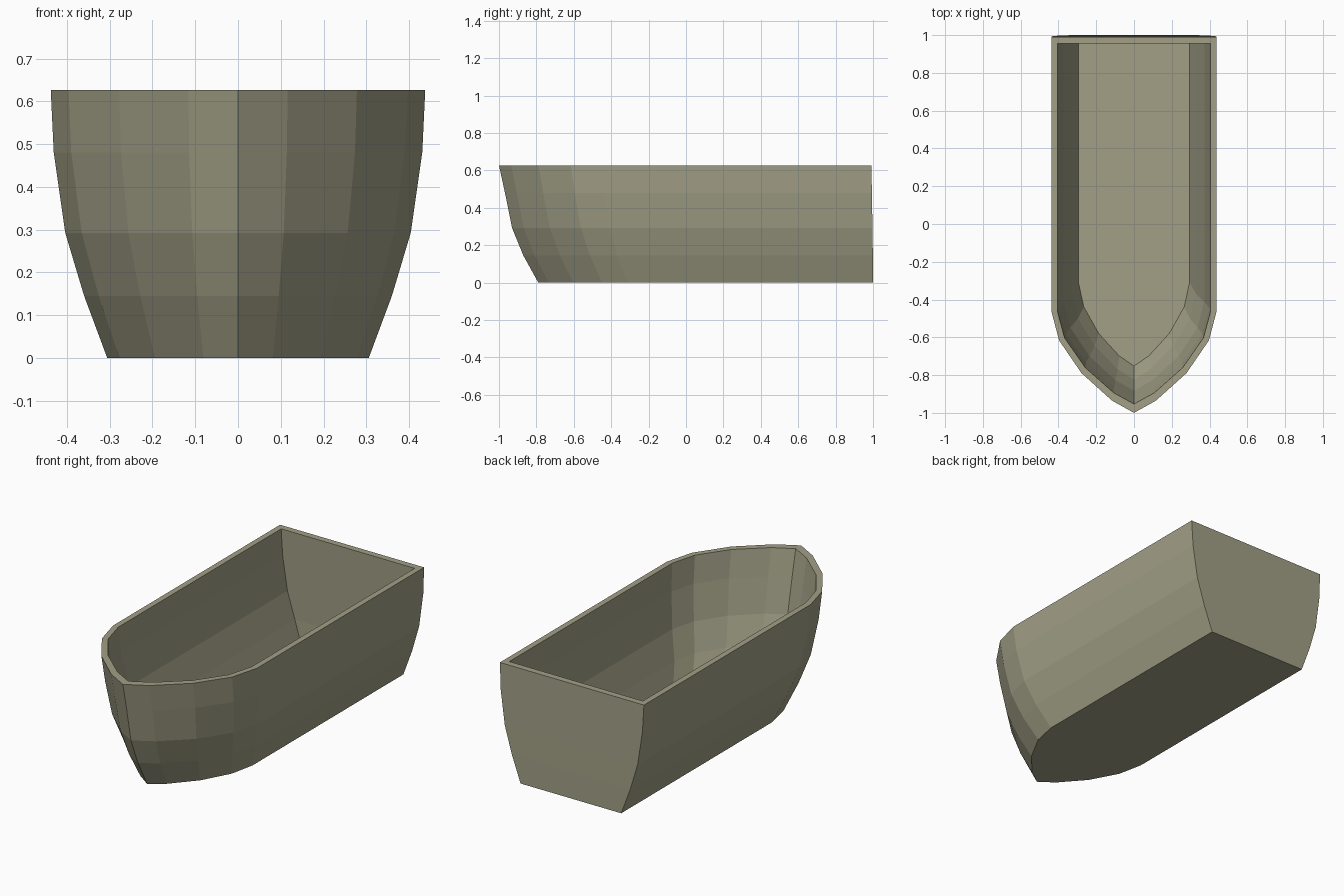
import bpy, bmesh

if "Cube" in bpy.data.objects:
    bpy.data.objects.remove(bpy.data.objects["Cube"])

# Bow plan curve: fraction of half width, fraction of bow length (stem first)
BOW = [(0.265, 0.12), (0.635, 0.39), (0.905, 0.71), (1.0, 1.0)]

# Waterlines: z, half width, stem y, y where bow curve ends, stern y
OUTER = [
    (0.0, 0.306, -0.79, -0.31, 1.0),
    (0.145, 0.36, -0.87, -0.368, 0.999),
    (0.292, 0.404, -0.93, -0.412, 0.997),
    (0.48, 0.431, -0.968, -0.443, 0.994),
    (0.627, 0.438, -1.0, -0.46, 0.991),
]
WALL, STEM_WALL, STERN_WALL = 0.032, 0.047, 0.036
INNER = [(z, w - WALL, stem + STEM_WALL, run, stern - STERN_WALL)
         for z, w, stem, run, stern in OUTER]
INNER[0] = (0.04, 0.294, -0.752, -0.31, 0.96)


def ring(bm, z, w, stem, run, stern):
    half = [(w * fx, stem + (run - stem) * fy) for fx, fy in BOW] + [(w, stern)]
    pts = [(0, stem)] + half + [(-x, y) for x, y in reversed(half)]
    return [bm.verts.new((x, y, z)) for x, y in pts]


def bridge(bm, a, b):
    n = len(a)
    for i in range(n):
        j = (i + 1) % n
        bm.faces.new((a[i], a[j], b[j], b[i]))


# Hull: outside skin up, across the rim, inside skin down, closed by two floors
bm = bmesh.new()
rings = [ring(bm, *r) for r in OUTER + INNER[::-1]]
for lower, upper in zip(rings, rings[1:]):
    bridge(bm, lower, upper)
bm.faces.new(rings[0][::-1])
bm.faces.new(rings[-1])
bmesh.ops.recalc_face_normals(bm, faces=bm.faces)
mesh = bpy.data.meshes.new("boat_hull")
bm.to_mesh(mesh)
bm.free()
hull = bpy.data.objects.new("boat_hull", mesh)
bpy.context.collection.objects.link(hull)

# Drab olive-grey paint
mat = bpy.data.materials.new("hull_paint")
mat.diffuse_color = (0.36, 0.35, 0.24, 1)
mat.use_nodes = True
mat.node_tree.nodes["Principled BSDF"].inputs["Base Color"].default_value = mat.diffuse_color
mesh.materials.append(mat)
